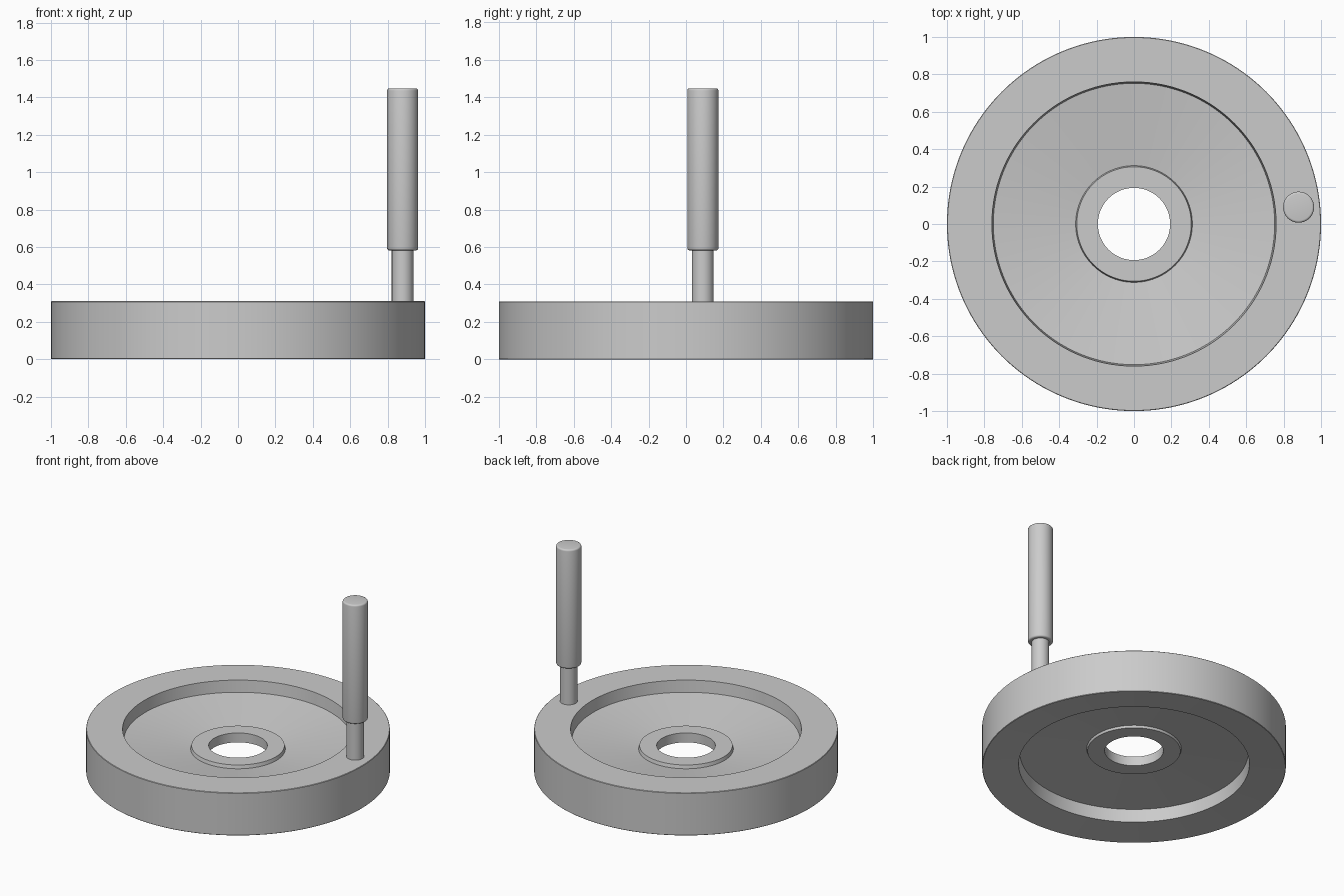
import bpy, bmesh, math

if "Cube" in bpy.data.objects:
    bpy.data.objects.remove(bpy.data.objects["Cube"])


def lathe(name, profile, segments, location=(0, 0, 0), closed=False):
    """Revolve an (r, z) profile about the z axis."""
    bm = bmesh.new()
    verts = [bm.verts.new((r, 0, z)) for r, z in profile]
    edges = [bm.edges.new(pair) for pair in zip(verts, verts[1:])]
    if closed:
        edges.append(bm.edges.new((verts[-1], verts[0])))
    bmesh.ops.spin(bm, geom=verts + edges, axis=(0, 0, 1), cent=(0, 0, 0),
                   angle=math.tau, steps=segments, use_duplicate=False)
    bmesh.ops.remove_doubles(bm, verts=bm.verts[:], dist=0.0001)
    bmesh.ops.recalc_face_normals(bm, faces=bm.faces[:])
    mesh = bpy.data.meshes.new(name)
    bm.to_mesh(mesh)
    bm.free()
    obj = bpy.data.objects.new(name, mesh)
    bpy.context.collection.objects.link(obj)
    obj.location = location
    bpy.ops.object.select_all(action='DESELECT')
    obj.select_set(True)
    bpy.context.view_layer.objects.active = obj
    bpy.ops.object.shade_smooth_by_angle(angle=math.radians(32))
    return obj


def rounded(r, z, size, start, steps=4):
    """Quarter-circle corner points around (r, z)."""
    return [(r + size * math.cos(a), z + size * math.sin(a))
            for a in (start + i * math.pi / 2 / steps for i in range(steps + 1))]


# Wheel: heavy rim, thin dished web and a low bored hub
lathe("wheel", [
    (1.0, 0.003), (1.0, 0.307), (0.997, 0.31),
    (0.76, 0.31), (0.752, 0.225),
    (0.312, 0.165), (0.306, 0.19), (0.193, 0.19),
    (0.193, 0.122), (0.306, 0.122), (0.312, 0.138),
    (0.752, 0.112), (0.76, 0.02), (0.997, 0.0),
], 160, closed=True)

# Handle: narrow spindle standing on the rim, thicker round-edged grip
HANDLE = (0.88, 0.09, 0)
lathe("spindle", [(0, 0.29), (0.058, 0.29), (0.058, 0.6), (0, 0.6)], 48, HANDLE)
lathe("grip",
      [(0, 0.582)]
      + rounded(0.071, 0.594, 0.012, -math.pi / 2)
      + rounded(0.071, 1.436, 0.012, 0)
      + [(0, 1.448)], 48, HANDLE)
